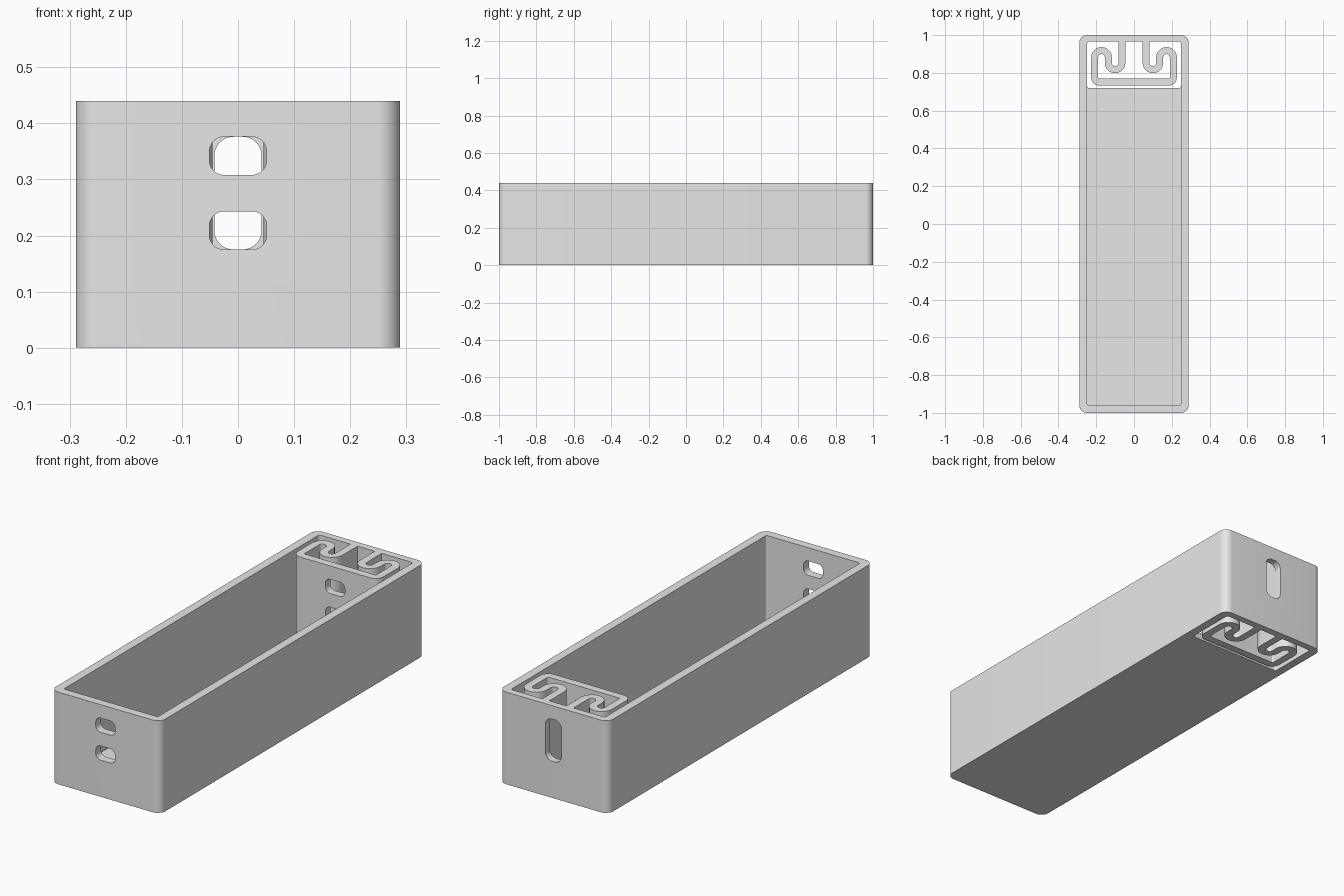
import bpy
import bmesh
from math import sin, cos, pi
from mathutils import Vector, Matrix

cube = bpy.data.objects.get("Cube")
if cube:
    bpy.data.objects.remove(cube, do_unlink=True)

H = 0.44          # overall height
WALL = 0.04       # wall thickness
FLOOR = 0.03      # floor thickness
BACK = 0.966      # inner face of the back wall

grey = bpy.data.materials.new("plain grey")
grey.use_nodes = True
grey.diffuse_color = (0.8, 0.8, 0.8, 1)
grey.node_tree.nodes["Principled BSDF"].inputs["Base Color"].default_value = (0.8, 0.8, 0.8, 1)


def arc(cx, cy, r, a0, a1, n=10):
    """Points on an arc, angles in quarter turns."""
    return [Vector((cx + r * cos((a0 + (a1 - a0) * i / n) * pi / 2),
                    cy + r * sin((a0 + (a1 - a0) * i / n) * pi / 2))) for i in range(n + 1)]


def rounded_rect(x0, x1, y0, y1, r):
    return (arc(x1 - r, y1 - r, r, 0, 1) + arc(x0 + r, y1 - r, r, 1, 2)
            + arc(x0 + r, y0 + r, r, 2, 3) + arc(x1 - r, y0 + r, r, 3, 4))


def prism(name, outline, lo, hi, upright=False):
    """Extrude an outline along z, or along y when upright."""
    bm = bmesh.new()
    face = bm.faces.new([bm.verts.new((p.x, p.y, lo)) for p in outline])
    new = bmesh.ops.extrude_face_region(bm, geom=[face])["geom"]
    bmesh.ops.translate(bm, vec=(0, 0, hi - lo),
                        verts=[v for v in new if isinstance(v, bmesh.types.BMVert)])
    if upright:
        bm.transform(Matrix(((1, 0, 0, 0), (0, 0, 1, 0), (0, 1, 0, 0), (0, 0, 0, 1))))
    bmesh.ops.recalc_face_normals(bm, faces=bm.faces)
    mesh = bpy.data.meshes.new(name)
    bm.to_mesh(mesh)
    bm.free()
    mesh.materials.append(grey)
    ob = bpy.data.objects.new(name, mesh)
    bpy.context.collection.objects.link(ob)
    return ob


def activate(ob):
    bpy.ops.object.select_all(action='DESELECT')
    ob.select_set(True)
    bpy.context.view_layer.objects.active = ob


def cut(target, cutter):
    cutter.hide_render = True
    mod = target.modifiers.new("cut", 'BOOLEAN')
    mod.operation, mod.solver, mod.object = 'DIFFERENCE', 'EXACT', cutter
    activate(target)
    bpy.ops.object.modifier_apply(modifier=mod.name)
    bpy.data.objects.remove(cutter, do_unlink=True)


def cut_paired_holes(target, y0, y1):
    for z in (0.209, 0.342):
        hole = rounded_rect(-0.051, 0.051, z - 0.034, z + 0.034, 0.026)
        cut(target, prism("hole_cutter", hole, y0, y1, True))


# Tray: rounded box, cavity, open bay at the back, holes in the end walls
tray = prism("tray", rounded_rect(-0.289, 0.289, -1, 1, 0.04), 0, H)
cut(tray, prism("cavity_cutter", rounded_rect(-0.248, 0.248, WALL - 1, BACK, 0.01), FLOOR, H + 0.1))
cut(tray, prism("bay_cutter", rounded_rect(-0.248, 0.248, 0.72, BACK, 0.01), -0.1, H + 0.1))
cut_paired_holes(tray, -1.1, -0.9)
slot = rounded_rect(-0.042, 0.042, 0.175, 0.376, 0.034)
cut(tray, prism("slot_cutter", slot, 0.9, 1.1, True))

# Spring: one ribbon that folds from the back wall to the clamp plate and back
half_path = ([Vector((-0.064, 0.98))]
             + arc(-0.1, 0.853, 0.036, 0, -2)
             + arc(-0.172, 0.882, 0.036, 0, 2)
             + arc(-0.184, 0.775, 0.024, 2, 3))
path = half_path + [Vector((-p.x, p.y)) for p in reversed(half_path)]
left, right = [], []
for i, p in enumerate(path):
    t = (path[min(i + 1, len(path) - 1)] - path[max(i - 1, 0)]).normalized()
    if i in (0, len(path) - 1):
        t = Vector((0, -1 if i == 0 else 1))
    n = Vector((-t.y, t.x)) * 0.0185
    left.append(p + n)
    right.append(p - n)
spring = prism("spring_clamp", left + right[::-1], 0, H)
cut_paired_holes(spring, 0.7, 0.785)

for ob in (tray, spring):
    activate(ob)
    bpy.ops.object.shade_smooth_by_angle(angle=pi / 6)
